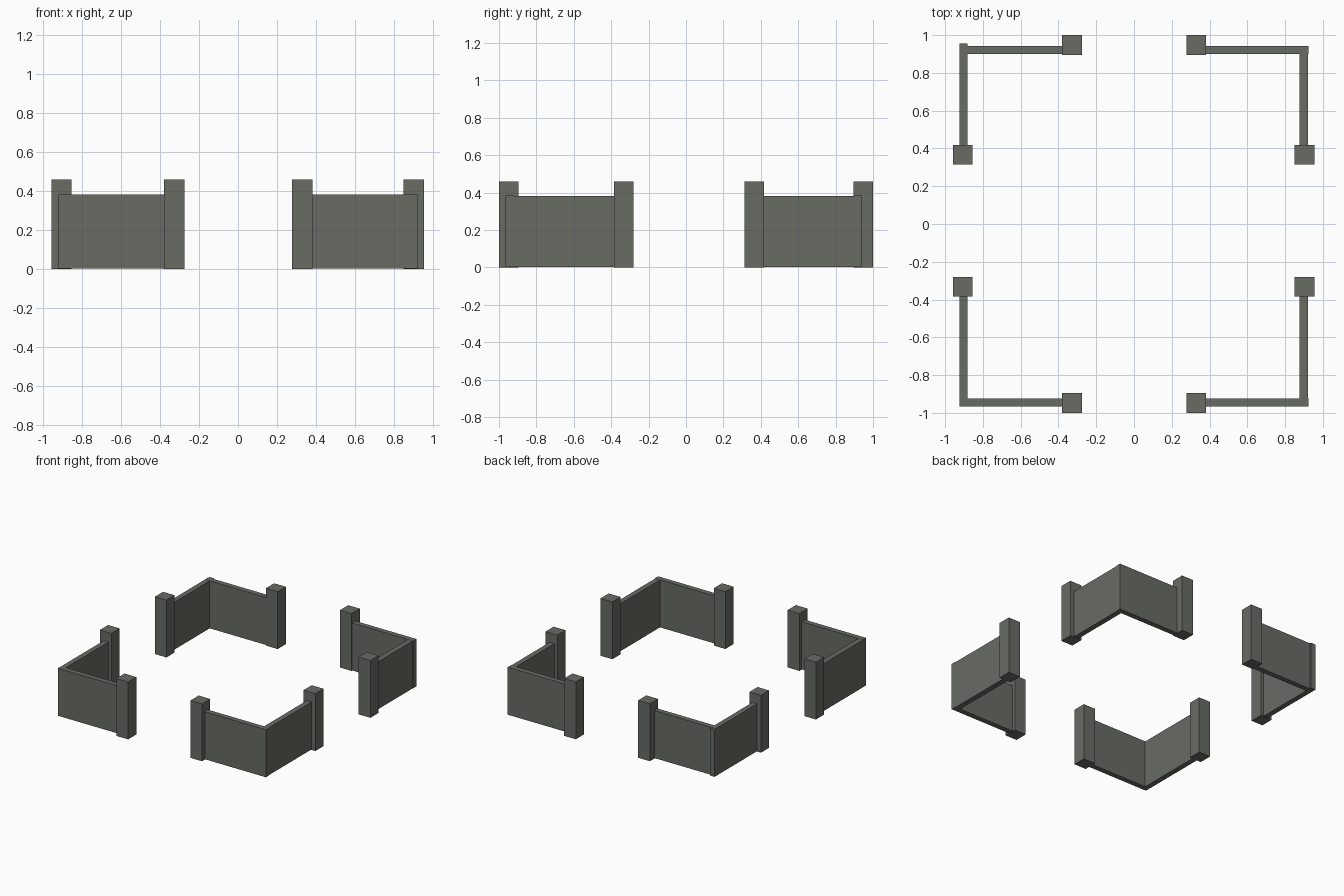
import bpy

if "Cube" in bpy.data.objects:
    bpy.data.objects.remove(bpy.data.objects["Cube"])

stone = bpy.data.materials.new("dark_grey_stone")
stone.diffuse_color = (0.14, 0.146, 0.127, 1)
stone.use_nodes = True
stone.node_tree.nodes["Principled BSDF"].inputs["Base Color"].default_value = stone.diffuse_color

POST_H, WALL_H, WALL_Z = 0.46, 0.384, 0.003


def box(name, x, y, z):
    """Box from (min, max) pairs on each axis."""
    bpy.ops.mesh.primitive_cube_add(size=1, location=[sum(a) / 2 for a in (x, y, z)])
    ob = bpy.context.object
    ob.name = name
    ob.scale = [abs(a[1] - a[0]) for a in (x, y, z)]
    bpy.ops.object.transform_apply(location=False, rotation=False, scale=True)
    ob.data.materials.append(stone)


# Per side: post and wall extents across x (left/right) and y (front/back)
X = {"left": dict(outer=(-0.957, -0.855), inner=(-0.38, -0.275), wall=(-0.923, -0.881)),
     "right": dict(outer=(0.85, 0.955), inner=(0.278, 0.381), wall=(0.877, 0.92))}
Y = {"front": dict(outer=(-1.0, -0.896), inner=(-0.384, -0.28), wall=(-0.965, -0.923)),
     "back": dict(outer=(0.896, 1.0), inner=(0.314, 0.417), wall=(0.9, 0.942))}

for sx, x in X.items():
    for sy, y in Y.items():
        tag = f"{sy}_{sx}"
        s = -1 if sx == "left" else 1
        t = -1 if sy == "front" else 1
        # End posts of the corner
        box(f"cross_post_{tag}", x["inner"], y["outer"], (0, POST_H))
        box(f"side_post_{tag}", x["outer"], y["inner"], (0, POST_H))
        # Wall along x, running from its post to the corner
        box(f"cross_wall_{tag}", (s * 0.35, s * 0.923), y["wall"], (WALL_Z, WALL_H))
        # Wall along y; the back left one pokes slightly past the corner
        end = 0.955 if tag == "back_left" else 0.925
        box(f"side_wall_{tag}", x["wall"], (t * 0.37, t * end), (WALL_Z, WALL_H - 0.001))
